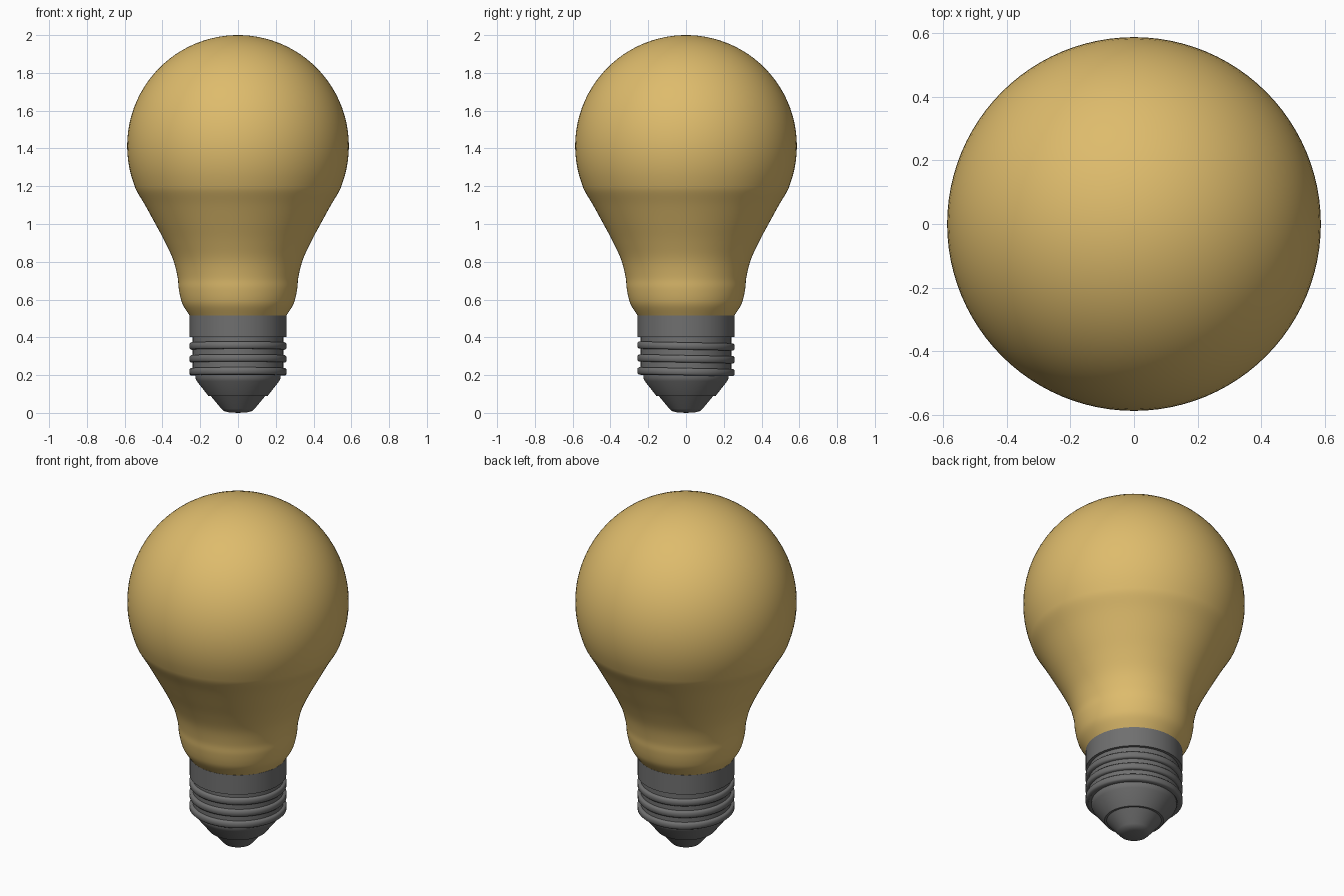
import bpy, bmesh, math
from mathutils import Matrix

if "Cube" in bpy.data.objects:
    bpy.data.objects.remove(bpy.data.objects["Cube"])

SEG = 96


def material(name, rgb):
    m = bpy.data.materials.new(name)
    m.diffuse_color = (*rgb, 1)
    m.use_nodes = True
    m.node_tree.nodes["Principled BSDF"].inputs["Base Color"].default_value = m.diffuse_color
    return m


GOLD = material("warm_glass", (0.73, 0.50, 0.15))
GREY = material("grey_metal", (0.16, 0.16, 0.16))


def lathe(name, profile, mat, closed=False, angle=30, tilt=0.0, z=0.0):
    """Revolve (radius, height) points around z."""
    bm = bmesh.new()
    pts = profile + [profile[0]] if closed else profile
    verts = [bm.verts.new((r, 0, h)) for r, h in pts]
    edges = [bm.edges.new(p) for p in zip(verts, verts[1:])]
    bmesh.ops.spin(bm, geom=verts + edges, cent=(0, 0, 0), axis=(0, 0, 1),
                   angle=2 * math.pi, steps=SEG)
    bmesh.ops.remove_doubles(bm, verts=bm.verts, dist=1e-5)
    bmesh.ops.recalc_face_normals(bm, faces=bm.faces)
    bm.transform(Matrix.Translation((0, 0, z)) @ Matrix.Rotation(tilt, 4, 'X'))
    mesh = bpy.data.meshes.new(name)
    bm.to_mesh(mesh)
    bm.free()
    obj = bpy.data.objects.new(name, mesh)
    bpy.context.collection.objects.link(obj)
    mesh.materials.append(mat)
    bpy.ops.object.select_all(action='DESELECT')
    obj.select_set(True)
    bpy.context.view_layer.objects.active = obj
    bpy.ops.object.shade_smooth_by_angle(angle=math.radians(angle))
    return obj


def smooth_curve(p, n=5):
    """Catmull-Rom through the points."""
    q = [p[0]] + p + [p[-1]]
    out = []
    for a, b, c, d in zip(q, q[1:], q[2:], q[3:]):
        for i in range(n):
            t = i / n
            out.append(tuple(0.5 * (2 * b[k] + (c[k] - a[k]) * t
                       + (2 * a[k] - 5 * b[k] + 4 * c[k] - d[k]) * t * t
                       + (3 * b[k] - a[k] - 3 * c[k] + d[k]) * t ** 3) for k in (0, 1)))
    return out + [p[-1]]


# Glass: neck curve running into a spherical crown
R, ZC = 0.587, 1.413
neck = [(0.255, 0.515), (0.288, 0.565), (0.303, 0.605), (0.314, 0.66), (0.320, 0.72),
        (0.343, 0.81), (0.386, 0.905), (0.437, 1.0), (0.492, 1.1)]
crown = [(R * math.cos(math.radians(a)), ZC + R * math.sin(math.radians(a)))
         for a in range(-24, 90, 4)]
lathe("glass_bulb", [(0, 0.515)] + smooth_curve(neck + crown[:2])[:-1] + crown[1:] + [(0, ZC + R)],
      GOLD, angle=35)

# Metal collar and threaded sleeve core
lathe("cap_collar", [(0, 0.515), (0.256, 0.515), (0.256, 0.402), (0, 0.402)], GREY)
lathe("cap_sleeve", [(0, 0.41), (0.24, 0.41), (0.24, 0.2), (0, 0.2)], GREY)

# Slightly slanted screw ridges
ridge = [(0.23, 0.019), (0.25, 0.019), (0.257, 0.012), (0.257, -0.012), (0.25, -0.019), (0.23, -0.019)]
for i in range(3):
    lathe(f"thread_ridge_{i + 1}", ridge, GREY, closed=True, angle=50,
          tilt=-0.02, z=0.354 - i * 0.068)

# Tapered base and contact tip
lathe("tapered_base", [(0, 0.205), (0.226, 0.205), (0.226, 0.185), (0.218, 0.168),
                       (0.157, 0.09), (0, 0.09)], GREY)
lathe("contact_tip", [(0, 0.1), (0.145, 0.09), (0.088, 0.022), (0.076, 0.01), (0.05, 0.003),
                      (0, 0.0)], GREY)
